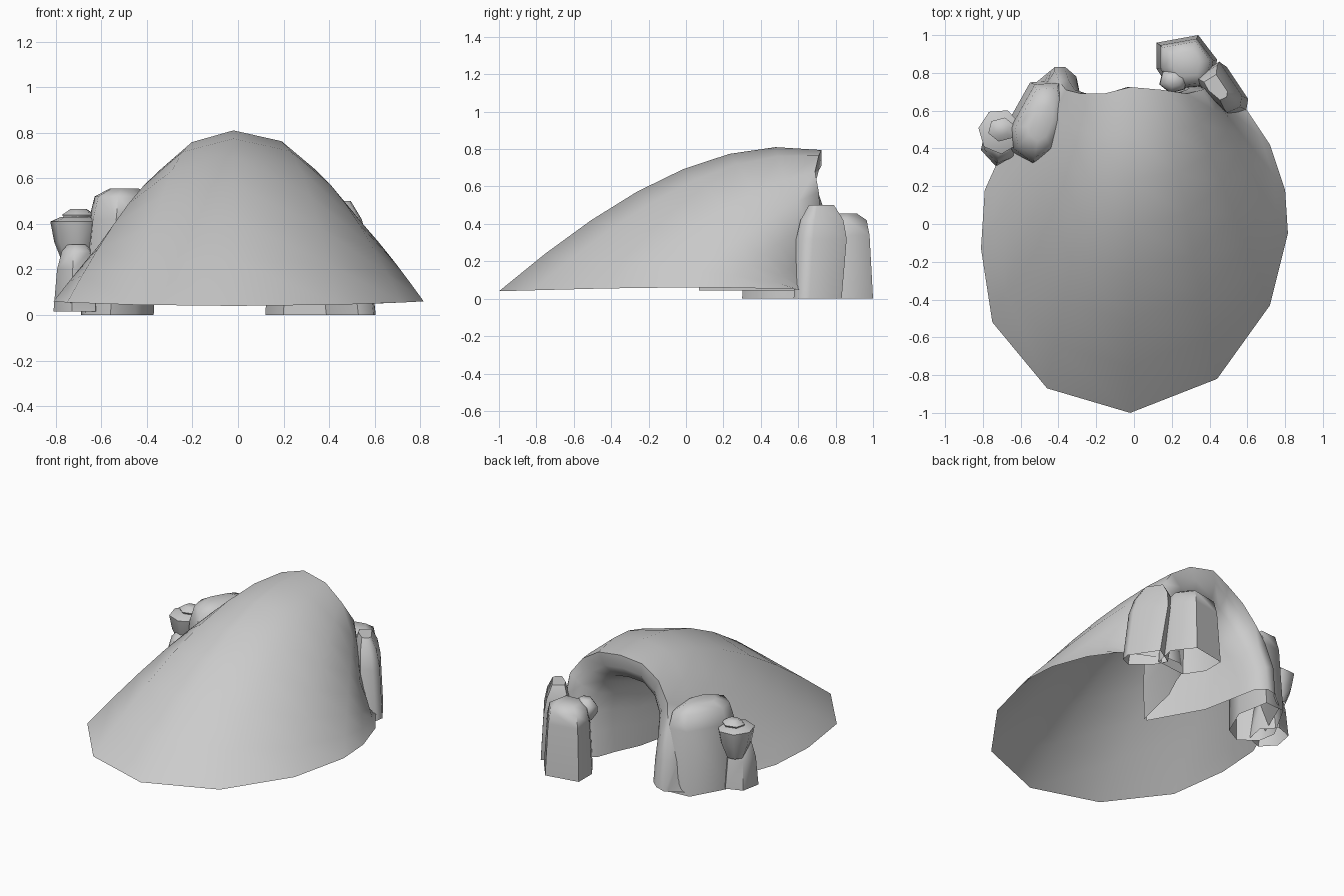
import bpy, bmesh, math
from mathutils import Vector

if "Cube" in bpy.data.objects:
    bpy.data.objects.remove(bpy.data.objects["Cube"])


def loft(name, loops, closed=False, cap=False, angle=60):
    """Skin a list of equal-length point loops with quads."""
    bm = bmesh.new()
    rows = [[bm.verts.new(p) for p in lp] for lp in loops]
    n = len(rows[0])
    for a, b in zip(rows, rows[1:]):
        for i in range(n if closed else n - 1):
            j = (i + 1) % n
            bm.faces.new((a[i], a[j], b[j], b[i]))
    if cap:
        bm.faces.new(rows[-1])
    bmesh.ops.remove_doubles(bm, verts=bm.verts, dist=0.0005)
    bmesh.ops.recalc_face_normals(bm, faces=bm.faces)
    me = bpy.data.meshes.new(name)
    bm.to_mesh(me)
    bm.free()
    ob = bpy.data.objects.new(name, me)
    bpy.context.collection.objects.link(ob)
    bpy.ops.object.select_all(action='DESELECT')
    ob.select_set(True)
    bpy.context.view_layer.objects.active = ob
    bpy.ops.object.shade_smooth_by_angle(angle=math.radians(angle))
    return ob


def rock(name, outline, levels, lean=(0, 0)):
    """Open-bottomed boulder: outline scaled at each (scale, z), leaning with height."""
    cx = sum(p[0] for p in outline) / len(outline)
    cy = sum(p[1] for p in outline) / len(outline)
    top = levels[-1][1]
    loops = [[(cx + (x - cx) * s + lean[0] * z / top,
               cy + (y - cy) * s + lean[1] * z / top, z) for x, y in outline]
             for s, z in levels]
    return loft(name, loops, closed=True, cap=True, angle=58)


def ring(cx, cy, rx, ry, n=6, turn=0.3):
    return [(cx + rx * math.cos(turn + math.tau * i / n),
             cy + ry * math.sin(turn + math.tau * i / n)) for i in range(n)]


# mound: ground rim, right foot round the front to left foot
rim = [(.6, .6, .05), (.72, .42, .055), (.8, .18, .06), (.815, -.05, .06),
       (.72, -.43, .055), (.44, -.82, .045), (-.02, -1, .04), (-.46, -.87, .045),
       (-.75, -.52, .055), (-.81, -.13, .06), (-.79, .18, .06), (-.7, .38, .05),
       (-.53, .74, .02)]
# crest of the cave mouth, same order
crest = [(.33, .73, .045), (.36, .73, .25), (.38, .72, .42), (.36, .71, .57),
         (.28, .69, .68), (.15, .71, .765), (-.02, .725, .795), (-.16, .69, .76),
         (-.28, .69, .68), (-.36, .71, .56), (-.4, .76, .41), (-.42, .81, .23),
         (-.42, .83, .03)]
bulge = [.0, .02, .025, .04, .08, .18, .22, .18, .075, .025, .01, .0, .0]
STEPS = 7
mound = []
for k in range(STEPS + 1):
    t = 1 - k / STEPS
    row = []
    for a, b, h in zip(crest, rim, bulge):
        p = Vector(a).lerp(Vector(b), t)
        p.z += h * 4 * t * (1 - t) * (1.2 - .4 * t)
        row.append(p)
    mound.append(row)


# rolled lip and the cave pocket that narrows inwards
def inset(cx, s, sz, y=None, dy=0):
    return [(cx + (p[0] - cx) * s, p[1] + dy if y is None else y,
             .045 + max(p[2] - .045, 0) * sz) for p in crest]


mound += [inset(-.1, .82, .89, dy=0), inset(-.1, .64, .79, dy=-.05),
          inset(-.11, .55, .73, dy=-.17), inset(-.11, .38, .67, y=.4),
          inset(-.03, .03, .6, y=.07)]
loft("cave_mound", mound, angle=75)

# boulders right of the mouth
rock("right_block", [(.12, .96), (.34, 1.0), (.44, .87), (.41, .72), (.2, .7), (.12, .82)],
     [(1, 0), (.88, .34), (.78, .42), (.45, .455)])
rock("right_tall_block", [(.36, .76), (.49, .84), (.61, .66), (.6, .6), (.53, .57), (.41, .67)],
     [(.95, 0), (1, .32), (.85, .42), (.5, .5)], lean=(-.06, .03))
rock("right_pebble", ring(.21, .76, .08, .07),
     [(.5, .32), (1, .38), (.95, .42), (.5, .46)])

# boulders left of the mouth
rock("left_block", [(-.69, .5), (-.55, .75), (-.41, .76), (-.37, .55), (-.45, .36),
                    (-.56, .3), (-.67, .38)],
     [(1, 0), (.92, .42), (.8, .52), (.4, .555)], lean=(.03, .01))
rock("left_column", ring(-.705, .43, .11, .13),
     [(1, .015), (.85, .2), (.65, .28), (.4, .31)])
rock("left_head", ring(-.71, .49, .115, .12, 7),
     [(.5, .22), (.85, .32), (1, .41), (.6, .43)])
rock("left_pebble", ring(-.7, .5, .075, .065),
     [(.7, .4), (1, .44), (.5, .465)])
